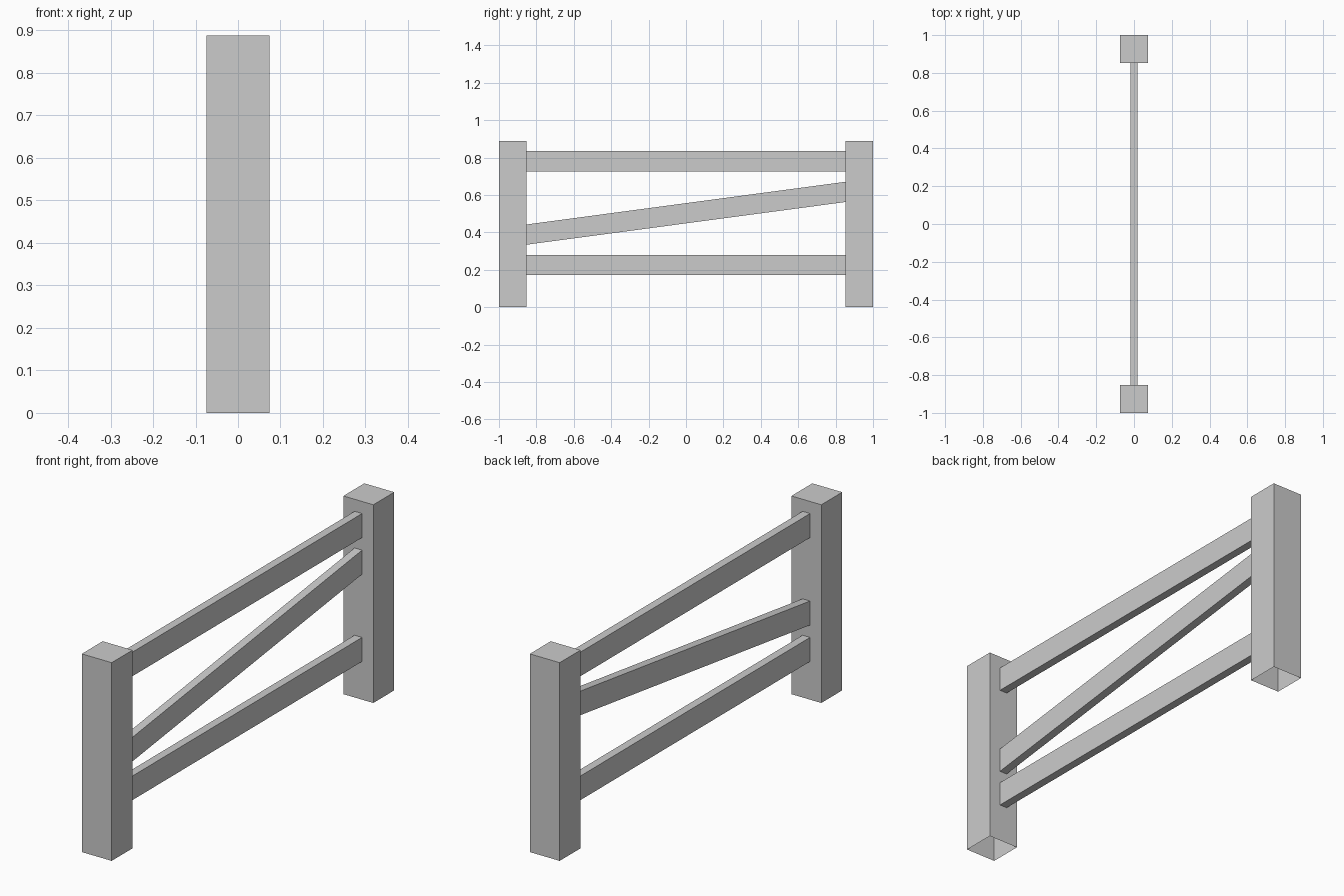
import bpy
import bmesh

cube = bpy.data.objects.get("Cube")
if cube:
    bpy.data.objects.remove(cube, do_unlink=True)

POST_W = 0.148       # square post side
POST_H = 0.888
RAIL_T = 0.037       # rail thickness along x
RAIL_H = 0.108
INNER = 1 - POST_W   # y of the post faces that carry the rails

# Plain grey paint
grey = bpy.data.materials.new("plain_grey")
grey.use_nodes = True
colour = (0.6, 0.6, 0.6, 1)
grey.diffuse_color = colour
grey.node_tree.nodes["Principled BSDF"].inputs["Base Color"].default_value = colour


def make_box(name, size, centre, open_side, shear=0):
    """Box without the faces chosen by open_side; shear raises z along y."""
    bm = bmesh.new()
    bmesh.ops.create_cube(bm, size=1)
    bm.normal_update()
    hidden = [f for f in bm.faces if open_side(f.normal)]
    bmesh.ops.delete(bm, geom=hidden, context="FACES")
    for v in bm.verts:
        v.co.x *= size[0]
        v.co.y *= size[1]
        v.co.z = v.co.z * size[2] + shear * v.co.y
    mesh = bpy.data.meshes.new(name)
    bm.to_mesh(mesh)
    bm.free()
    mesh.materials.append(grey)
    obj = bpy.data.objects.new(name, mesh)
    obj.location = centre
    bpy.context.collection.objects.link(obj)


# End posts, hollow at the bottom
for name, side in (("front_post", -1), ("back_post", 1)):
    make_box(name, (POST_W, POST_W, POST_H),
             (0, side * (1 - POST_W / 2), POST_H / 2),
             lambda n: n.z < -0.5)

# Rails butt against the posts, the middle one climbing to the back
for name, z, rise in (("bottom_rail", 0.225, 0),
                      ("diagonal_rail", 0.502, 0.228),
                      ("top_rail", 0.78, 0)):
    make_box(name, (RAIL_T, 2 * INNER, RAIL_H), (0, 0, z),
             lambda n: abs(n.y) > 0.5, rise / (2 * INNER))
